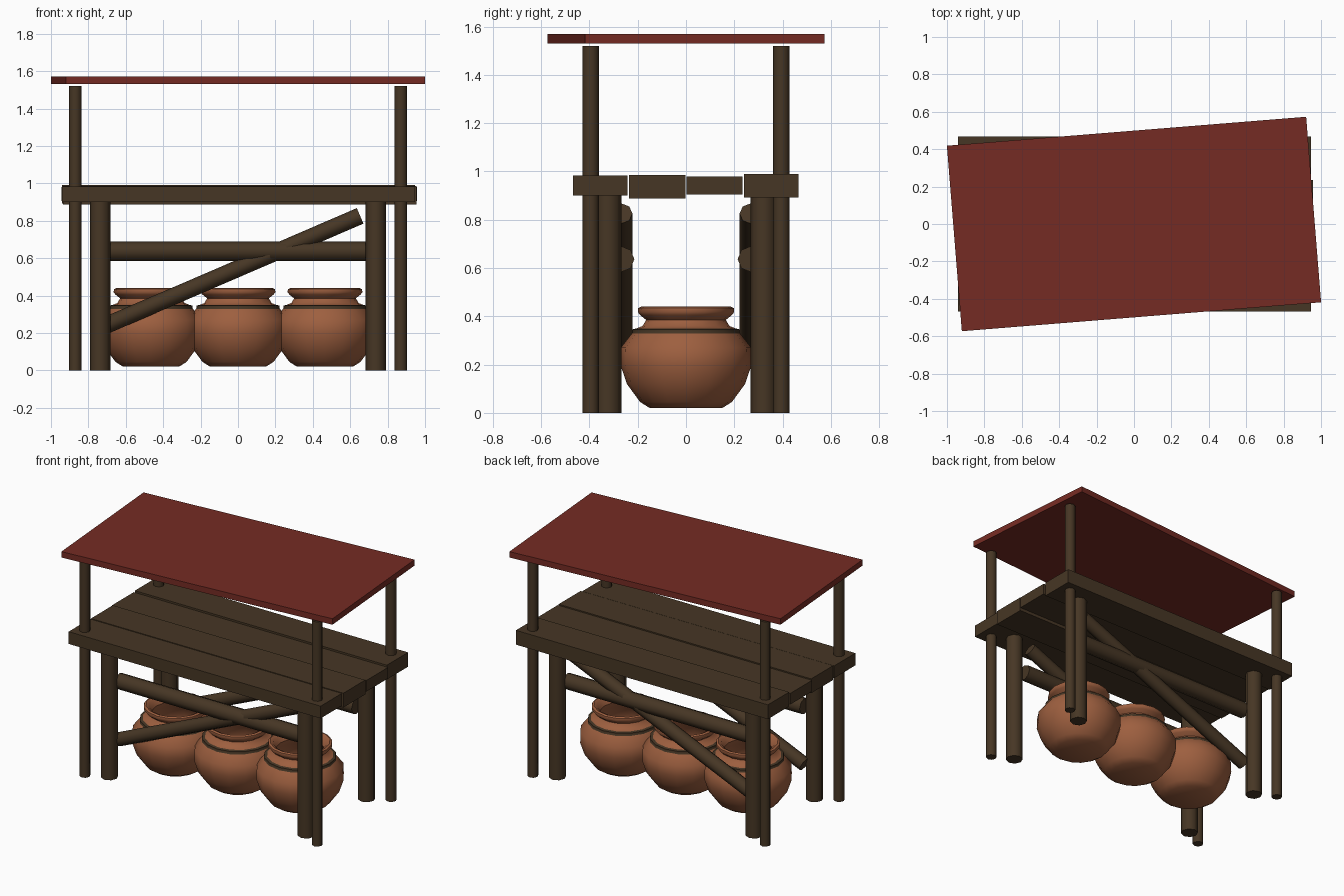
import bpy, bmesh, math
from mathutils import Vector

cube = bpy.data.objects.get("Cube")
if cube:
    bpy.data.objects.remove(cube, do_unlink=True)


def make_material(name, rgb):
    mat = bpy.data.materials.new(name)
    mat.use_nodes = True
    mat.diffuse_color = (*rgb, 1)
    mat.node_tree.nodes["Principled BSDF"].inputs["Base Color"].default_value = (*rgb, 1)
    return mat


WOOD = make_material("dark wood", (0.062, 0.037, 0.018))
ROOF = make_material("red roof", (0.178, 0.024, 0.017))
CLAY = make_material("terracotta", (0.34, 0.115, 0.05))
CORD = make_material("dark cord", (0.06, 0.036, 0.018))


def finish(bm, name, mats, smooth_angle=None):
    bmesh.ops.recalc_face_normals(bm, faces=bm.faces)
    mesh = bpy.data.meshes.new(name)
    bm.to_mesh(mesh)
    bm.free()
    obj = bpy.data.objects.new(name, mesh)
    bpy.context.collection.objects.link(obj)
    for mat in mats:
        mesh.materials.append(mat)
    if smooth_angle:
        bpy.ops.object.select_all(action="DESELECT")
        obj.select_set(True)
        bpy.context.view_layer.objects.active = obj
        bpy.ops.object.shade_smooth_by_angle(angle=math.radians(smooth_angle))
    return obj


def box(name, centre, size, mat, turn=0):
    bm = bmesh.new()
    bmesh.ops.create_cube(bm, size=1)
    bmesh.ops.scale(bm, vec=size, verts=bm.verts)
    obj = finish(bm, name, [mat])
    obj.location = centre
    obj.rotation_euler.z = math.radians(turn)


def pole(name, start, end, radius):
    # octagonal pole with flats facing the axes
    start, end = Vector(start), Vector(end)
    bm = bmesh.new()
    bmesh.ops.create_cone(bm, cap_ends=True, segments=8, depth=(end - start).length,
                          radius1=radius, radius2=radius)
    obj = finish(bm, name, [WOOD], 50)
    obj.location = (start + end) / 2
    obj.rotation_euler = (0, math.atan2(end.x - start.x, end.z - start.z), 0)


def pot(name, x):
    # outer wall, cord, neck, rim, then the inside wall
    profile = [(0, .02), (.15, .02), (.19, .045), (.245, .12), (.272, .2), (.27, .27),
               (.225, .328), (.222, .332), (.222, .346), (.205, .35), (.18, .36),
               (.165, .385), (.19, .405), (.2, .418), (.198, .434), (.185, .44),
               (.165, .43), (.145, .39), (.17, .345), (.235, .27), (.235, .18), (.14, .05), (0, .05)]
    bm = bmesh.new()
    verts = [bm.verts.new((r, 0, z)) for r, z in profile]
    edges = [bm.edges.new(pair) for pair in zip(verts, verts[1:])]
    bmesh.ops.spin(bm, geom=verts + edges, cent=(0, 0, 0), axis=(0, 0, 1),
                   angle=math.tau, steps=16, use_merge=True)
    bmesh.ops.remove_doubles(bm, verts=bm.verts, dist=0.0005)
    for face in bm.faces:
        mid = face.calc_center_median()
        if .329 < mid.z < .3495 and math.hypot(mid.x, mid.y) > .2:
            face.material_index = 1
    finish(bm, name, [CLAY, CORD], 50).location.x = x


# Slightly turned flat roof
box("roof", (0, 0, 1.55), (1.927, 0.995, 0.04), ROOF, 4.6)

# Uneven tabletop planks: name, y range, z range, x range
for name, y0, y1, z0, z1, x0, x1 in [
        ("front_plank", -.468, -.242, .9, .983, -.94, .946),
        ("inner_front_plank", -.237, -.003, .888, .985, -.935, .955),
        ("inner_back_plank", .003, .235, .905, .98, -.945, .958),
        ("back_plank", .24, .467, .893, .99, -.94, .946)]:
    box(name, ((x0 + x1) / 2, (y0 + y1) / 2, (z0 + z1) / 2), (x1 - x0, y1 - y0, z1 - z0), WOOD)

# Roof posts, table legs and braces, the same on front and back
for side, sy in (("front", -1), ("back", 1)):
    for end, sx in (("right", -1), ("left", 1)):
        x, y = .87 * sx, .395 * sy
        pole(f"{side}_{end}_roof_post", (x, y, 0), (x, y, 1.52), .034)
        x, y = .737 * sx, .322 * sy
        pole(f"{side}_{end}_leg", (x, y, 0), (x, y, .9), .054)
    y = .267 * sy
    pole(f"{side}_rail", (-.7, y, .637), (.7, y, .637), .053)
    pole(f"{side}_diagonal_brace", (-.7, y, .243), (.653, y, .826), .045)

# Clay pots under the table
for name, x in (("right_pot", -.465), ("middle_pot", 0), ("left_pot", .465)):
    pot(name, x)
